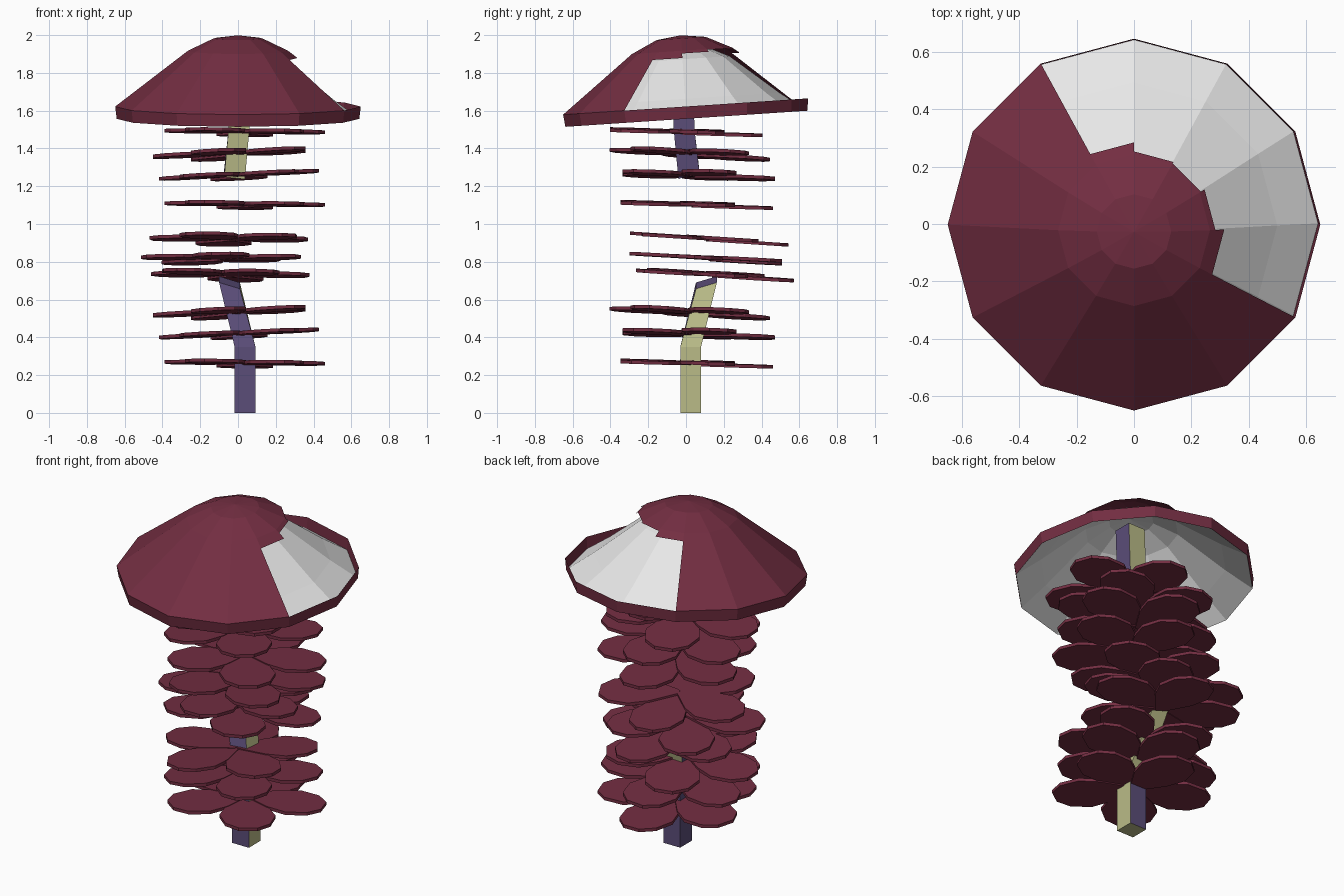
import bpy, bmesh, math
from mathutils import Matrix

if "Cube" in bpy.data.objects:
    bpy.data.objects.remove(bpy.data.objects["Cube"])


def material(name, rgb):
    m = bpy.data.materials.new(name)
    m.diffuse_color = (*rgb, 1)
    m.use_nodes = True
    m.node_tree.nodes["Principled BSDF"].inputs["Base Color"].default_value = m.diffuse_color
    return m


MAROON = material("maroon", (0.172, 0.027, 0.054))
WHITE = material("pale_grey", (0.82, 0.82, 0.82))
OLIVE = material("olive", (0.49, 0.5, 0.245))
PURPLE = material("purple", (0.105, 0.075, 0.19))


def finish(name, bm, mats, matrix=Matrix(), fix=True):
    if fix:
        bmesh.ops.recalc_face_normals(bm, faces=bm.faces)
    mesh = bpy.data.meshes.new(name)
    bm.to_mesh(mesh)
    bm.free()
    mesh.transform(matrix)
    for m in mats:
        mesh.materials.append(m)
    obj = bpy.data.objects.new(name, mesh)
    bpy.context.collection.objects.link(obj)
    return obj


# --- Cap: 12-sided, tilted so that its back is higher ---
PIVOT = 1.59
TILT = Matrix.Translation((0, 0, PIVOT)) @ Matrix.Rotation(math.radians(3.8), 4, 'X')
SIDES = 12


def polar(r, k, z):
    a = math.tau * k / SIDES
    return (r * math.cos(a), r * math.sin(a), z - PIVOT)


def revolve(bm, profile, panels=range(SIDES)):
    for k in panels:
        for (r0, z0), (r1, z1) in zip(profile, profile[1:]):
            pts = [polar(r0, k, z0), polar(r1, k, z1), polar(r1, k + 1, z1), polar(r0, k + 1, z0)]
            if r0 == 0:
                pts.pop()
            bm.faces.new([bm.verts.new(p) for p in pts])


DOME = [(0, 2.0), (0.13, 1.983), (0.265, 1.918)]
RIM = (0.65, 1.622)
RIM_LOW = (0.642, 1.557)
# panels missing from the outer skin, with the radius where each one is torn off
TORN = {-1: 0.315, 0: 0.284, 1: 0.27, 2: 0.275, 3: 0.305}

bm = bmesh.new()
revolve(bm, DOME)
revolve(bm, [DOME[-1], RIM], range(4, 11))
for k, r in TORN.items():
    t = (r - 0.265) / (RIM[0] - 0.265)
    revolve(bm, [DOME[-1], (r, 1.918 + t * (RIM[1] - 1.918))], [k])
revolve(bm, [RIM, RIM_LOW])
bmesh.ops.remove_doubles(bm, verts=bm.verts, dist=0.0005)
finish("cap_skin", bm, [MAROON], TILT, fix=False)

# pale lining, seen from below and through the missing panels
bm = bmesh.new()
revolve(bm, [(0, 1.95), (0.12, 1.935), (0.25, 1.873), (0.5, 1.663), RIM_LOW])
bmesh.ops.remove_doubles(bm, verts=bm.verts, dist=0.0005)
finish("cap_lining", bm, [WHITE], TILT, fix=False)


# --- Stem: two broken square posts; each section is x, y, z, x slope, y slope ---
# side colours are listed per stretch as front, right, back, left
def post(name, sections, sides, bottom_mat, top_mat, h=0.055):
    bm = bmesh.new()
    rings = []
    for cx, cy, z, sx, sy in sections:
        rings.append([bm.verts.new((cx + dx * h, cy + dy * h, z + dx * h * sx + dy * h * sy))
                      for dx, dy in ((-1, -1), (1, -1), (1, 1), (-1, 1))])
    for a, b, mats in zip(rings, rings[1:], sides):
        for i in range(4):
            j = (i + 1) % 4
            bm.faces.new((a[i], a[j], b[j], b[i])).material_index = mats[i]
    bm.faces.new(rings[0][::-1]).material_index = bottom_mat
    bm.faces.new(rings[-1]).material_index = top_mat
    finish(name, bm, [OLIVE, PURPLE])


post("lower_stem", [(0.037, 0.025, 0, 0, 0), (0.037, 0.025, 0.35, 0, 0),
                    (-0.045, 0.108, 0.69, -0.3, 0.3)],
     [(1, 0, 1, 1), (1, 0, 0, 1)], 0, 1)
post("upper_stem", [(-0.018, 0.015, 1.265, -0.1, 0.4), (0.005, -0.01, 1.5, 0, 0),
                    (0.01, -0.02, 1.88, 0, 0)],
     [(0, 1, 0, 1), (0, 1, 0, 1)], 0, 0)


# --- Leaf whorls: five flat rounded leaves per layer ---
HALF = [(0.0, 0.02), (0.15, 0.115), (0.26, 0.15), (0.37, 0.12), (0.43, 0.05)]
LEAF = HALF + [(x, -y) for x, y in reversed(HALF)]
THICK = 0.018


def whorl(name, cx, cy, z, start, sx, sy):
    bm = bmesh.new()
    for k in range(5):
        a = math.radians(start + 72 * k)
        ca, sa = math.cos(a), math.sin(a)
        # neighbouring leaves sit at slightly different heights
        lift = (0.003, -0.008, 0.003, 0.0, -0.003)[k]
        loops = []
        for dz in (-THICK / 2, THICK / 2):
            ring = []
            for u, v in LEAF:
                x, y = u * ca - v * sa, u * sa + v * ca
                ring.append(bm.verts.new((cx + x, cy + y, z + lift + dz + sx * x + sy * y)))
            loops.append(ring)
        lo, hi = loops
        bm.faces.new(hi)
        bm.faces.new(lo[::-1])
        n = len(LEAF)
        for i in range(n):
            j = (i + 1) % n
            bm.faces.new((lo[i], lo[j], hi[j], hi[i]))
    finish(name, bm, [MAROON])


# centre x, y, height, first angle, tilt along x, tilt along y
LOW = [(0.035, 0.03, 0.265, 18, -0.01, -0.03),
       (0.005, 0.04, 0.42, 18, 0.05, -0.03),
       (-0.02, 0.02, 0.535, 36, 0.05, -0.05)]
MID = [(-0.055, 0.14, 0.735, 9, -0.015, -0.06),
       (-0.09, 0.13, 0.82, 54, 0.01, -0.055),
       (-0.035, 0.11, 0.925, 27, 0.0, -0.065)]
HIGH = [(x, y, z + 0.84, a, sx, sy) for x, y, z, a, sx, sy in LOW]
TOP = [(0.035, -0.025, 1.49, 18, -0.01, -0.03)]
for i, layer in enumerate(LOW + MID + HIGH + TOP):
    whorl(f"leaf_whorl_{i + 1}", *layer)
